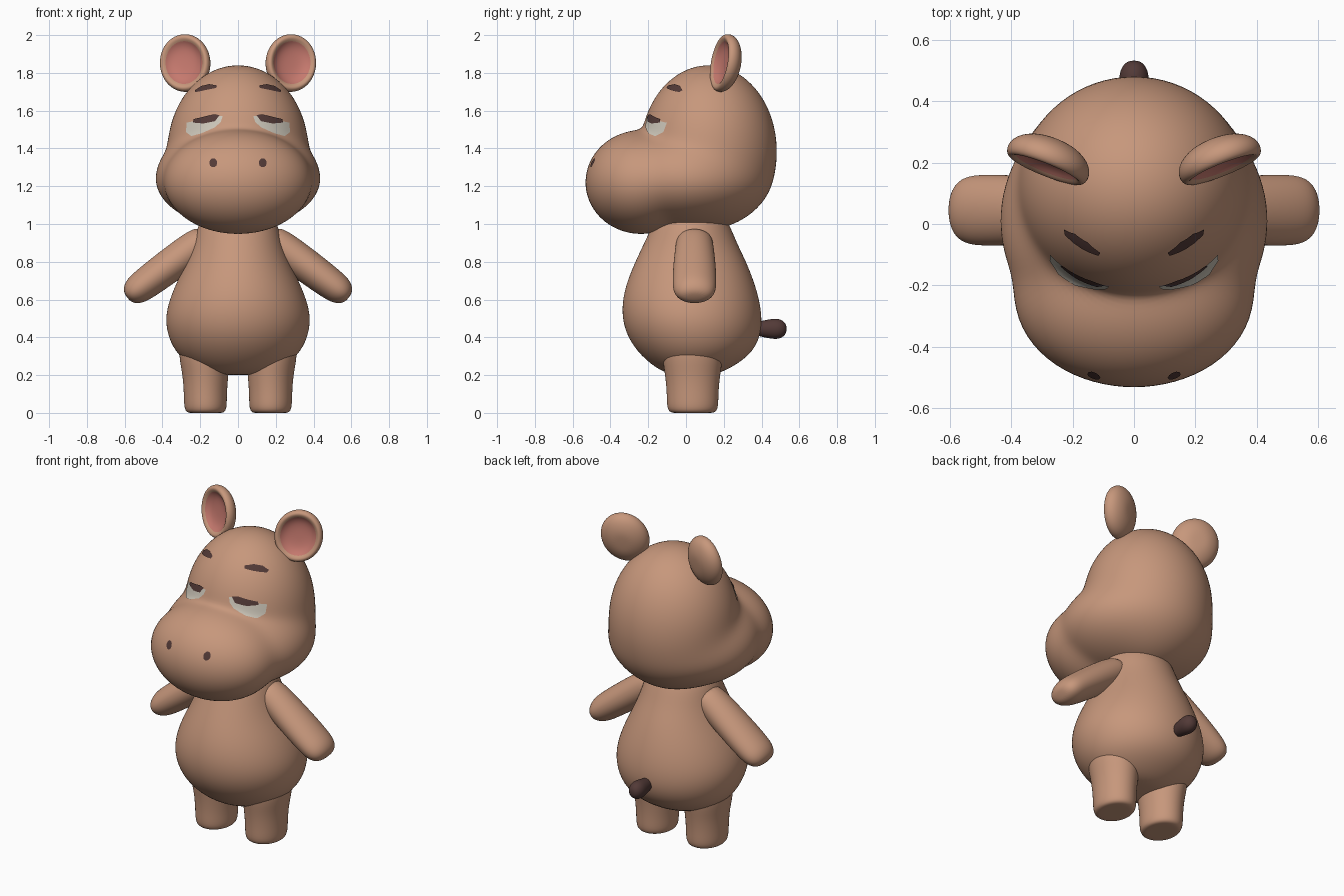
import bpy
import bmesh
from math import sin, cos, pi, sqrt
from mathutils import Vector
from mathutils.bvhtree import BVHTree

if "Cube" in bpy.data.objects:
    bpy.data.objects.remove(bpy.data.objects["Cube"])


def material(name, rgb):
    m = bpy.data.materials.new(name)
    m.use_nodes = True
    m.diffuse_color = (*rgb, 1)
    m.node_tree.nodes["Principled BSDF"].inputs["Base Color"].default_value = (*rgb, 1)
    return m


SKIN = material("tan skin", (0.57, 0.31, 0.2))
DARK = material("dark brown", (0.085, 0.042, 0.038))
WHITE = material("eye white", (0.6, 0.56, 0.48))
PINK = material("ear pink", (0.56, 0.19, 0.155))


def finish(name, bm, mats, subdivide=0):
    mesh = bpy.data.meshes.new(name)
    bm.to_mesh(mesh)
    bm.free()
    for m in mats:
        mesh.materials.append(m)
    for p in mesh.polygons:
        p.use_smooth = True
    obj = bpy.data.objects.new(name, mesh)
    bpy.context.collection.objects.link(obj)
    if subdivide:
        mod = obj.modifiers.new("subdivision", "SUBSURF")
        mod.levels = mod.render_levels = subdivide
    return obj


def loft(name, rings, u, v, mats=(SKIN,), second_from=None, sides=20):
    """Closed tube through rings of (centre, radius along u, radius along v)."""
    bm = bmesh.new()
    loops = []
    for c, ru, rv in rings:
        angles = [2 * pi * i / sides for i in range(sides)]
        loops.append([bm.verts.new(c + u * ru * cos(a) + v * rv * sin(a)) for a in angles])
    for k, (a, b) in enumerate(zip(loops, loops[1:])):
        for i in range(sides):
            j = (i + 1) % sides
            f = bm.faces.new((a[i], a[j], b[j], b[i]))
            f.material_index = int(second_from is not None and k >= second_from)
    bm.faces.new(loops[0])
    bm.faces.new(loops[-1]).material_index = int(second_from is not None)
    bmesh.ops.recalc_face_normals(bm, faces=bm.faces)
    return finish(name, bm, mats, 2)


X, Y, Z = Vector((1, 0, 0)), Vector((0, 1, 0)), Vector((0, 0, 1))

# Head: a sphere pushed out to a soft blend of cranium, cheeks and muzzle
ORIGIN = Vector((0, -0.02, 1.27))
# centre y, centre z, radius x, radius y, radius up, radius down
LOBES = [(0.12, 1.39, 0.372, 0.36, 0.45, 0.41),
         (0.01, 1.24, 0.435, 0.42, 0.29, 0.26),
         (-0.24, 1.22, 0.385, 0.292, 0.275, 0.272)]


def ray_length(d, lobe):
    cy, cz, rx, ry, up, down = lobe

    def solve(rz):
        s = Vector((1 / rx, 1 / ry, 1 / rz))
        o = (ORIGIN - Vector((0, cy, cz))) * s
        e = d * s
        b, a = o.dot(e), e.dot(e)
        return (-b + sqrt(b * b - a * (o.dot(o) - 1))) / a

    t = solve(up)
    return t if (ORIGIN + d * t).z > cz else solve(down)


head = bmesh.new()
bmesh.ops.create_uvsphere(head, u_segments=96, v_segments=72, radius=1)
for vert in head.verts:
    d = vert.co.normalized()
    vert.co = ORIGIN + d * sum(ray_length(d, l) ** 18 for l in LOBES) ** (1 / 18)
bmesh.ops.smooth_vert(head, verts=head.verts, factor=0.5,
                      use_axis_x=True, use_axis_y=True, use_axis_z=True)
head.normal_update()
surface = BVHTree.FromBMesh(head)
finish("head", head, [SKIN])


def decal(name, outline, mat, side, lift):
    """Thin painted patch wrapped on the front of the head."""
    pts = [Vector(p) for p in outline]
    centre = sum(pts, Vector((0, 0))) / len(pts)
    edge = [p.lerp(q, k / 4) for p, q in zip(pts, pts[1:] + pts[:1]) for k in range(4)]
    bm = bmesh.new()

    def drop(p):
        hit, normal, _, _ = surface.ray_cast(Vector((side * p.x, -2, p.y)), Y)
        return bm.verts.new(hit + normal * lift)

    rings = [[drop(centre.lerp(p, k / 6)) for p in edge] for k in range(1, 7)]
    hub = drop(centre)
    n = len(edge)
    for i in range(n):
        j = (i + 1) % n
        bm.faces.new((hub, rings[0][i], rings[0][j]))
        for a, b in zip(rings, rings[1:]):
            bm.faces.new((a[i], b[i], b[j], a[j]))
    bm.normal_update()
    bmesh.ops.reverse_faces(bm, faces=[f for f in bm.faces if f.normal.y > 0])
    finish(name, bm, [mat])


EYE = [(0.08, 1.57), (0.09, 1.54), (0.12, 1.51), (0.19, 1.478), (0.245, 1.463),
       (0.272, 1.485), (0.27, 1.535), (0.2, 1.55), (0.12, 1.57)]
PUPIL = [(0.095, 1.575), (0.13, 1.578), (0.23, 1.553), (0.235, 1.535), (0.18, 1.53), (0.12, 1.542)]
BROW = [(0.108, 1.73), (0.15, 1.737), (0.19, 1.728), (0.225, 1.705), (0.222, 1.695), (0.115, 1.717)]
NOSTRIL = [(0.13 + 0.021 * cos(k * pi / 5), 1.322 + 0.024 * sin(k * pi / 5)) for k in range(10)]

# Body: pear-shaped stack of (height, front, back, half width)
BODY = [(0.2, -0.04, 0.12, 0.08), (0.215, -0.13, 0.2, 0.2), (0.3, -0.24, 0.34, 0.32),
        (0.4, -0.312, 0.396, 0.372), (0.5, -0.34, 0.405, 0.388), (0.6, -0.338, 0.39, 0.365),
        (0.7, -0.312, 0.36, 0.322), (0.8, -0.27, 0.32, 0.272), (0.9, -0.222, 0.27, 0.235),
        (1.0, -0.175, 0.23, 0.212), (1.08, -0.13, 0.18, 0.16)]
loft("body", [(Vector((0, (f + b) / 2, z)), w, (b - f) / 2) for z, f, b, w in BODY], X, Y, sides=32)

# Tail
loft("tail", [(Vector((0, y, 0.445)), r, r * 1.12) for y, r in
              [(0.36, 0.03), (0.4, 0.038), (0.45, 0.048), (0.49, 0.05), (0.52, 0.036), (0.533, 0.014)]],
     X, Z, (DARK,), sides=16)

for side, label in ((1, "left"), (-1, "right")):
    flip = Vector((side, 1, 1))

    # Face details
    decal(label + "_eye", EYE, WHITE, side, 0.004)
    decal(label + "_pupil", PUPIL, DARK, side, 0.007)
    decal(label + "_eyebrow", BROW, DARK, side, 0.005)
    decal(label + "_nostril", NOSTRIL, DARK, side, 0.004)

    # Leg with a softly rounded foot
    leg = [(0, 0.172, 0.07), (0, 0.172, 0.1), (0.025, 0.172, 0.115), (0.1, 0.173, 0.115),
           (0.2, 0.172, 0.122), (0.3, 0.178, 0.138), (0.4, 0.18, 0.13)]
    loft(label + "_leg", [(Vector((side * x, 0.035, z)), r, r * 1.2) for z, x, r in leg], X, Y)

    # Arm reaching out and down from the shoulder
    shoulder, hand = Vector((0.16, 0.045, 0.93)), Vector((0.588, 0.045, 0.612))
    along = (hand - shoulder).normalized()
    across = Y.cross(along)
    arm = [(0, 0.07, 0.09), (0.1, 0.088, 0.1), (0.3, 0.092, 0.108), (0.55, 0.09, 0.116),
           (0.78, 0.085, 0.118), (0.9, 0.077, 0.112), (0.975, 0.052, 0.085), (1.0, 0.022, 0.04)]
    loft(label + "_arm", [(shoulder.lerp(hand, t) * flip, ry, rc) for t, rc, ry in
                          [(t, a, b) for t, a, b in arm]], Y, across * flip)

    # Cupped ear: domed back, thick rim, pink dish
    up = Vector((0.22, 0.25, 1)).normalized()
    normal = Vector((0.36, -0.93, 0.15))
    normal = (normal - up * normal.dot(up)).normalized()
    wide = up.cross(normal)
    ear = [(-0.062, 0.25), (-0.055, 0.55), (-0.03, 0.88), (0.005, 1.02), (0.035, 0.98),
           (0.045, 0.86), (0.03, 0.73), (0.022, 0.67), (0.008, 0.5), (0.002, 0.2)]
    middle = Vector((0.275, 0.215, 1.85))
    loft(label + "_ear", [((middle + normal * o) * flip, 0.142 * s, 0.158 * s) for o, s in ear],
         wide * flip, up * flip, (SKIN, PINK), second_from=6)
